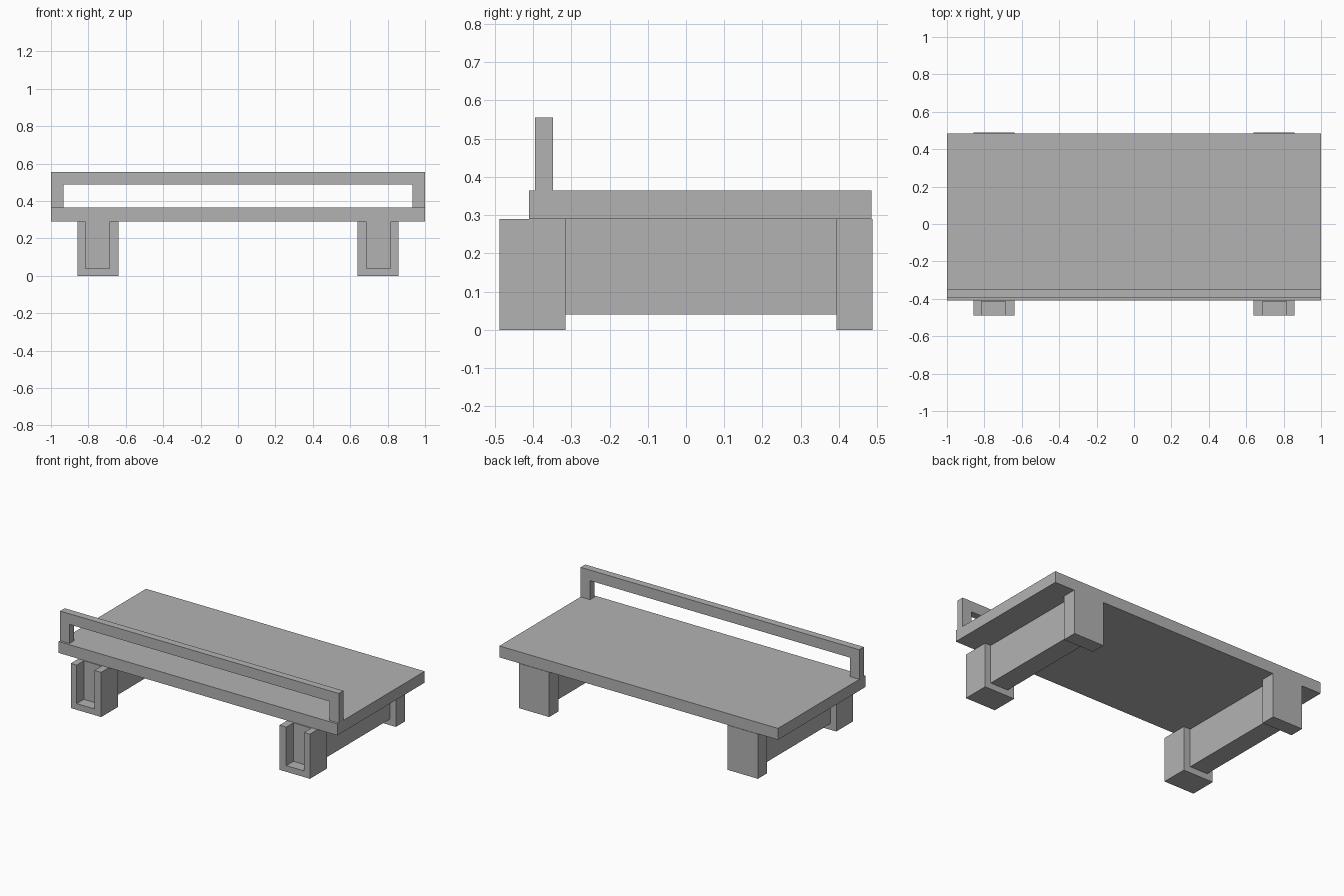
import bpy
import bmesh

cube = bpy.data.objects.get("Cube")
if cube:
    bpy.data.objects.remove(cube, do_unlink=True)

# Single plain grey finish
grey = bpy.data.materials.new("plain_grey")
grey.use_nodes = True
colour = (0.45, 0.45, 0.45, 1)
grey.diffuse_color = colour
grey.node_tree.nodes["Principled BSDF"].inputs["Base Color"].default_value = colour


def extrude_profile(name, points, y0, y1):
    """Solid made from an x-z outline swept along y."""
    bm = bmesh.new()
    face = bm.faces.new([bm.verts.new((x, y0, z)) for x, z in points])
    swept = bmesh.ops.extrude_face_region(bm, geom=[face])["geom"]
    verts = [v for v in swept if isinstance(v, bmesh.types.BMVert)]
    bmesh.ops.translate(bm, verts=verts, vec=(0, y1 - y0, 0))
    bmesh.ops.recalc_face_normals(bm, faces=bm.faces)
    mesh = bpy.data.meshes.new(name)
    bm.to_mesh(mesh)
    bm.free()
    mesh.materials.append(grey)
    obj = bpy.data.objects.new(name, mesh)
    bpy.context.collection.objects.link(obj)
    return obj


def rect(x0, x1, z0, z1):
    return [(x0, z0), (x1, z0), (x1, z1), (x0, z1)]


DECK_BOTTOM, DECK_TOP = 0.29, 0.364
FRONT, BACK = -0.488, 0.488
INNER, OUTER = 0.64, 0.858          # foot width
SLOT_IN, SLOT_OUT = 0.688, 0.816    # beam width
FLOOR = 0.04

# Flat deck
extrude_profile("deck", rect(-1, 1, DECK_BOTTOM, DECK_TOP), -0.41, 0.485)

# Low guard rail: two end posts joined by a long top bar
RAIL_UNDER, RAIL_TOP, POST = 0.487, 0.556, 0.932
extrude_profile("guard_rail", [
    (-1, DECK_TOP), (-POST, DECK_TOP), (-POST, RAIL_UNDER),
    (POST, RAIL_UNDER), (POST, DECK_TOP), (1, DECK_TOP),
    (1, RAIL_TOP), (-1, RAIL_TOP)], -0.395, -0.348)

# Slotted front feet, solid back feet and the beams between them
for side, s in (("left", 1), ("right", -1)):
    channel = [(INNER, 0), (OUTER, 0), (OUTER, DECK_BOTTOM),
               (SLOT_OUT, DECK_BOTTOM), (SLOT_OUT, FLOOR),
               (SLOT_IN, FLOOR), (SLOT_IN, DECK_BOTTOM), (INNER, DECK_BOTTOM)]
    extrude_profile(side + "_front_foot", [(s * x, z) for x, z in channel],
                    FRONT, -0.315)
    extrude_profile(side + "_back_foot",
                    rect(s * INNER, s * OUTER, 0, DECK_BOTTOM), 0.393, BACK)
    extrude_profile(side + "_beam",
                    rect(s * SLOT_IN, s * SLOT_OUT, FLOOR, DECK_BOTTOM),
                    -0.415, 0.393)
